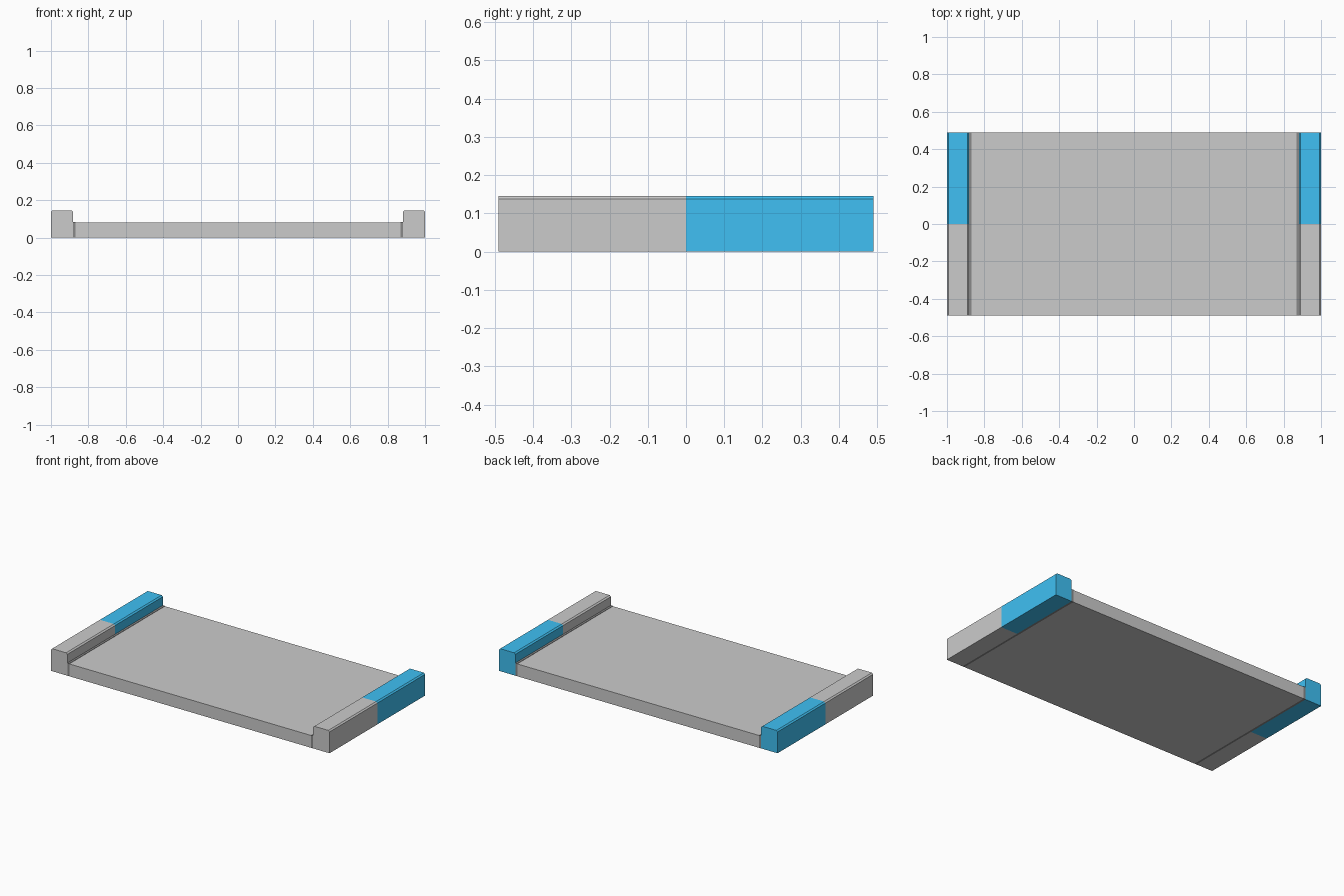
import bpy

if "Cube" in bpy.data.objects:
    bpy.data.objects.remove(bpy.data.objects["Cube"])

HALF = 0.49  # half length of the road piece along y


def material(name, color):
    m = bpy.data.materials.new(name)
    m.diffuse_color = (*color, 1)
    m.use_nodes = True
    m.node_tree.nodes["Principled BSDF"].inputs["Base Color"].default_value = m.diffuse_color
    return m


def extrude_y(name, profile, y0, y1, mat=None):
    """Closed prism from an (x, z) profile, running from y0 to y1."""
    n = len(profile)
    verts = [(x, y, z) for y in (y0, y1) for x, z in profile]
    faces = [tuple(range(n)), tuple(reversed(range(n, 2 * n)))]
    faces += [(i, i + n, (i + 1) % n + n, (i + 1) % n) for i in range(n)]
    mesh = bpy.data.meshes.new(name)
    mesh.from_pydata(verts, [], faces)
    if mat:
        mesh.materials.append(mat)
    obj = bpy.data.objects.new(name, mesh)
    bpy.context.collection.objects.link(obj)
    return obj


def mirrored(obj):
    obj.modifiers.new("mirror_x", 'MIRROR').use_axis[0] = True


blue = material("blue", (0.05, 0.53, 0.9))
dark = material("dark_gap", (0.25, 0.25, 0.25))

# Flat road slab
extrude_y("road_slab", [(-0.868, 0), (0.868, 0), (0.868, 0.08), (-0.868, 0.08)], -HALF, HALF)

# Dark joint between road and kerb
mirrored(extrude_y("joint_strip", [(0.868, 0), (0.882, 0), (0.882, 0.082), (0.868, 0.082)],
                   -HALF, HALF, dark))

# Kerbs with chamfered top edges: grey front half, blue back half
kerb = [(0.882, 0), (1, 0), (1, 0.138), (0.991, 0.146), (0.891, 0.146), (0.882, 0.138)]
mirrored(extrude_y("kerb_grey", kerb, -HALF, 0))
mirrored(extrude_y("kerb_blue", kerb, 0, HALF, blue))
